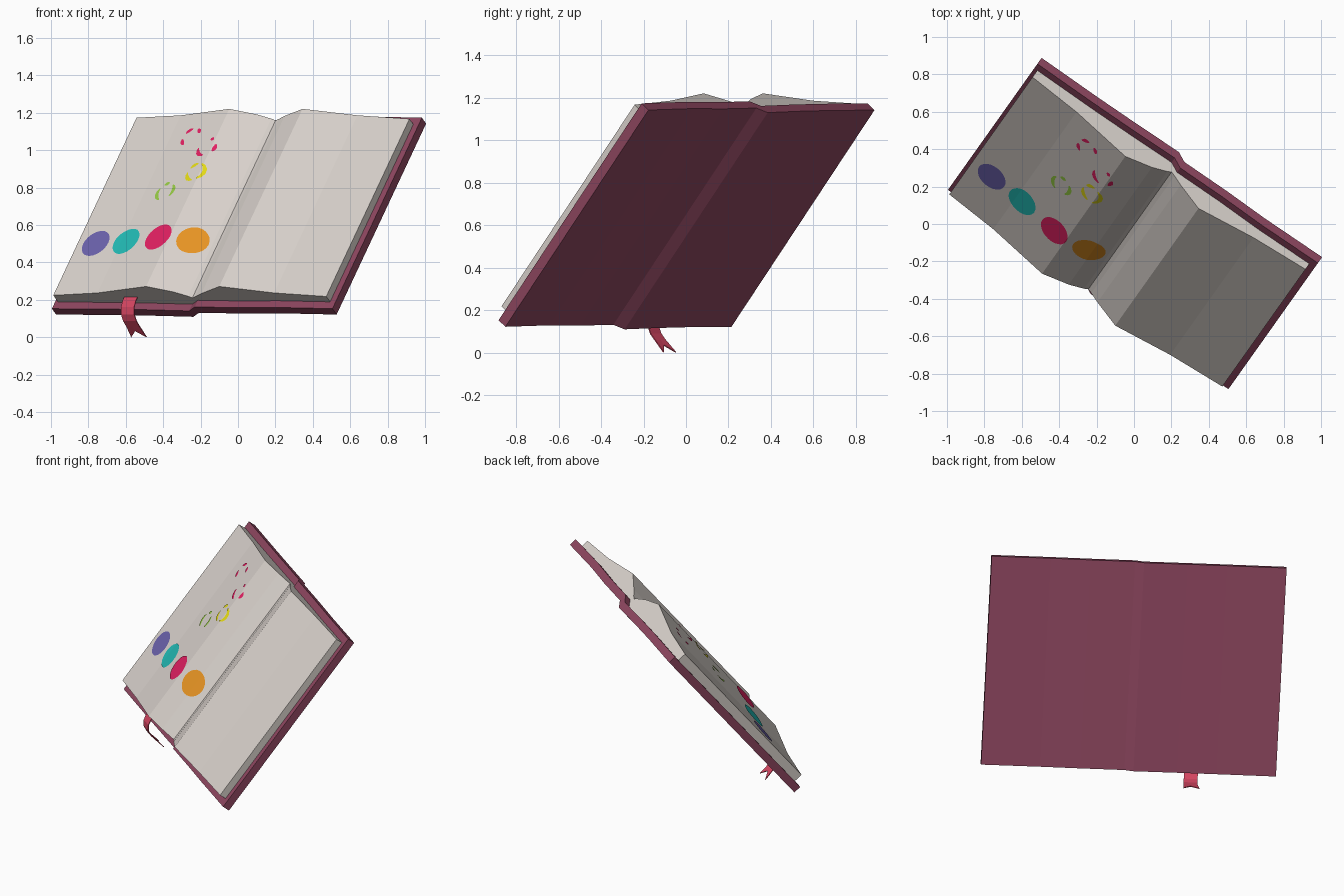
import bpy, bmesh, math
from mathutils import Matrix, Vector

if "Cube" in bpy.data.objects:
    bpy.data.objects.remove(bpy.data.objects["Cube"])

# Book frame: u across the spread, v up the page, n out of the page
U = Vector((0.815, -0.579, 0.0))
V = Vector((0.364, 0.513, 0.777))
N = U.cross(V)
FRAME = Matrix(((U.x, V.x, N.x, 0.0), (U.y, V.y, N.y, -0.005),
                (U.z, V.z, N.z, 0.655), (0, 0, 0, 1)))


def srgb(r, g, b):
    return tuple((c / 255 / 12.92) if c < 11 else ((c / 255 + 0.055) / 1.055) ** 2.4
                 for c in (r, g, b)) + (1.0,)


def material(name, rgb):
    m = bpy.data.materials.new(name)
    m.diffuse_color = srgb(*rgb)
    m.use_nodes = True
    m.node_tree.nodes["Principled BSDF"].inputs["Base Color"].default_value = m.diffuse_color
    return m


MAROON = material("maroon cover", (141, 70, 95))
PAPER = material("warm paper", (217, 210, 204))
RED = material("ribbon red", (214, 70, 98))
PURPLE = material("purple paint", (107, 98, 172))
TEAL = material("teal paint", (34, 186, 181))
CRIMSON = material("crimson paint", (226, 32, 98))
ORANGE = material("orange paint", (234, 150, 36))
YELLOW = material("yellow paint", (228, 218, 22))
GREEN = material("green paint", (150, 202, 68))


def finish(bm, name, mat, fix=True):
    if fix:
        bmesh.ops.recalc_face_normals(bm, faces=bm.faces)
    me = bpy.data.meshes.new(name)
    bm.to_mesh(me)
    bm.free()
    me.materials.append(mat)
    ob = bpy.data.objects.new(name, me)
    bpy.context.collection.objects.link(ob)
    ob.matrix_world = FRAME
    return ob


def height(profile, u):
    for (a, p), (b, q) in zip(profile, profile[1:]):
        if u <= b:
            return p + (q - p) * (u - a) / (b - a)
    return profile[-1][1]


def slab(name, lower, upper, half, mat):
    """Strip solid between two profiles that share u stations."""
    bm = bmesh.new()
    rows = [[bm.verts.new((u, s * half, n)) for u, n in prof]
            for prof in (lower, upper) for s in (-1, 1)]
    a, b, c, d = rows
    for i in range(len(lower) - 1):
        for p, q in ((a, b), (c, d), (a, c), (b, d)):
            bm.faces.new((p[i], p[i + 1], q[i + 1], q[i]))
    for i in (0, -1):
        bm.faces.new((a[i], b[i], d[i], c[i]))
    return finish(bm, name, mat)


# Cover: two gently bowed boards stepping at the spine
back = [(-0.92, -0.037), (-0.55, -0.04), (-0.3, -0.046), (-0.03, -0.056),
        (0.025, -0.022), (0.3, -0.028), (0.55, -0.026), (0.92, -0.037)]
slab("cover", back, [(u, n + 0.05) for u, n in back], 0.657, MAROON)

# Open page block with a hump on each side of the gutter
page = [(-0.9, 0.07), (-0.6, 0.09), (-0.25, 0.145), (-0.1, 0.1), (-0.02, 0.062),
        (0.0, 0.048), (0.025, 0.058), (0.08, 0.085), (0.23, 0.145), (0.56, 0.09),
        (0.885, 0.06)]
slab("pages", [(u, height(back, u) + 0.046) for u, n in page], page, 0.611, PAPER)


def drape(bm, name, mat, lift):
    """Cut a flat shape at the page folds and lay it on the paper."""
    for u, n in page[1:-1]:
        bmesh.ops.bisect_plane(bm, geom=bm.verts[:] + bm.edges[:] + bm.faces[:],
                               plane_co=(u, 0, 0), plane_no=(1, 0, 0))
    for v in bm.verts:
        v.co.z = height(page, v.co.x) + lift
    for f in bm.faces:
        f.normal_update()
        if f.normal.z < 0:
            f.normal_flip()
    finish(bm, name, mat, fix=False)


# Row of round paint spots on the left page
for label, u, mat in (("purple", -0.77, PURPLE), ("teal", -0.56, TEAL),
                      ("crimson", -0.33, CRIMSON), ("orange", -0.12, ORANGE)):
    bm = bmesh.new()
    bmesh.ops.create_circle(bm, cap_ends=True, segments=24, radius=0.086,
                            matrix=Matrix.Translation((u, -0.264, 0)))
    drape(bm, label + "_spot", mat, 0.004)

# Broken, faded paint rings higher on the page
for label, u, v, mat, arcs in (
        ("yellow", -0.28, 0.18, YELLOW, ((-60, 70), (95, 150), (180, 270))),
        ("green", -0.44, 0.063, GREEN, ((-40, 50), (85, 120), (150, 250))),
        ("crimson_upper", -0.44, 0.44, CRIMSON, ((20, 60), (100, 150), (190, 240))),
        ("crimson_lower", -0.284, 0.35, CRIMSON, ((-30, 20), (60, 85), (180, 270)))):
    bm = bmesh.new()
    for start, end in arcs:
        steps = 5
        prev = None
        for i in range(steps + 1):
            t = math.radians(start + (end - start) * i / steps)
            w = 0.012 * math.sin(math.pi * (0.1 + 0.8 * i / steps))
            pair = [bm.verts.new((u + r * math.cos(t), v + r * math.sin(t), 0))
                    for r in (0.056 - w, 0.056 + w)]
            if prev:
                bm.faces.new((prev[0], prev[1], pair[1], pair[0]))
            prev = pair
    drape(bm, label + "_ring", mat, 0.004)

# Bookmark ribbon curling over the lower edge, with a notched tail
path = [(-0.58, 0.052), (-0.635, 0.055), (-0.675, 0.047), (-0.705, 0.025),
        (-0.722, -0.01), (-0.728, -0.05)]
bm = bmesh.new()
rows = [[bm.verts.new((-0.4 + k * 0.043 + 0.002 * i, v, n)) for k in (-1, 0, 1)]
        for i, (v, n) in enumerate(path)]
rows.append([bm.verts.new((-0.39 + k * 0.05, -0.738 + 0.004 * (k == 0),
                           -0.08 if k == 0 else -0.128)) for k in (-1, 0, 1)])
for a, b in zip(rows, rows[1:]):
    for k in (0, 1):
        bm.faces.new((a[k], a[k + 1], b[k + 1], b[k]))
ribbon = finish(bm, "bookmark_ribbon", RED)
mod = ribbon.modifiers.new("thickness", 'SOLIDIFY')
mod.thickness = 0.005
mod.offset = 0
